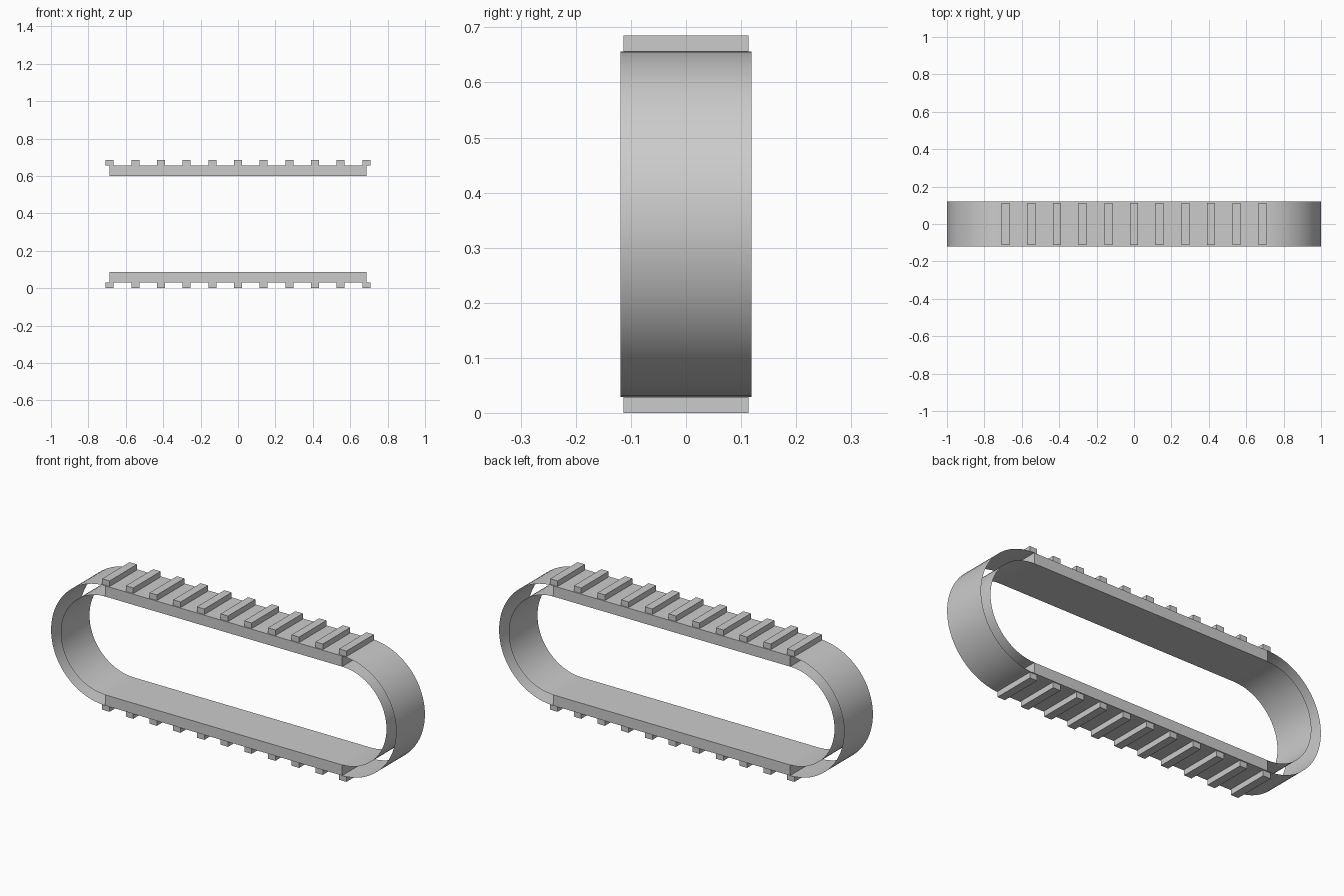
import bpy
import bmesh
import math

# Main dimensions
HALF_STRAIGHT = 0.6865    # half length of the straight runs
HALF_WIDTH = 0.119
MID_Z = 0.3428
R_OUT, R_IN = 0.3135, 0.2575
LUG_X, LUG_Y = 0.043, 0.227
LUGS = 11
SEGMENTS = 36

cube = bpy.data.objects.get("Cube")
if cube:
    bpy.data.objects.remove(cube, do_unlink=True)

# Single grey material
grey = bpy.data.materials.new("track_grey")
grey.use_nodes = True
color = (0.6, 0.6, 0.6, 1)
grey.diffuse_color = color
grey.node_tree.nodes["Principled BSDF"].inputs["Base Color"].default_value = color


def finish(name, bm):
    mesh = bpy.data.meshes.new(name)
    bm.to_mesh(mesh)
    bm.free()
    mesh.materials.append(grey)
    obj = bpy.data.objects.new(name, mesh)
    bpy.context.collection.objects.link(obj)
    return obj


def box(name, x, z_low, z_high, length, width):
    bm = bmesh.new()
    bmesh.ops.create_cube(bm, size=1)
    bmesh.ops.scale(bm, vec=(length, width, z_high - z_low), verts=bm.verts)
    bmesh.ops.translate(bm, vec=(x, 0, (z_low + z_high) / 2), verts=bm.verts)
    return finish(name, bm)


def half_shell(name, side, radius, outward):
    """Open half-cylinder sheet around the end of the loop."""
    bm = bmesh.new()
    rows = []
    for i in range(SEGMENTS + 1):
        a = math.pi * (i / SEGMENTS - 0.5)
        x = side * (HALF_STRAIGHT + radius * math.cos(a))
        z = MID_Z + radius * math.sin(a)
        rows.append([bm.verts.new((x, y, z)) for y in (-HALF_WIDTH, HALF_WIDTH)])
    for low, high in zip(rows, rows[1:]):
        face = bm.faces.new((low[0], low[1], high[1], high[0]))
        face.smooth = True
        face.normal_update()
        if (face.normal.x * side > 0) != outward:
            face.normal_flip()
    # Keep normals consistent near the vertical tangents
    reference = bm.faces[:][SEGMENTS // 2] if bm.faces.ensure_lookup_table() is None else None
    want = (reference.normal.x * side > 0)
    if want != outward:
        bmesh.ops.reverse_faces(bm, faces=bm.faces)
    return finish(name, bm)


# Curved ends: an outer and an inner sheet, open at the sides
for label, side in (("left", 1), ("right", -1)):
    half_shell(label + "_outer_band", side, R_OUT, True)
    half_shell(label + "_inner_band", side, R_IN, False)

# Straight runs and their tread lugs, top and bottom
for label, sign in (("top", 1), ("bottom", -1)):
    inner, outer, tip = (MID_Z + sign * r for r in (R_IN, R_OUT, MID_Z))
    box(label + "_run", 0, min(inner, outer), max(inner, outer),
        2 * HALF_STRAIGHT, 2 * HALF_WIDTH)
    for i in range(LUGS):
        x = HALF_STRAIGHT * (2 * i / (LUGS - 1) - 1)
        box(f"{label}_lug_{i + 1}", x, min(outer, tip), max(outer, tip), LUG_X, LUG_Y)
